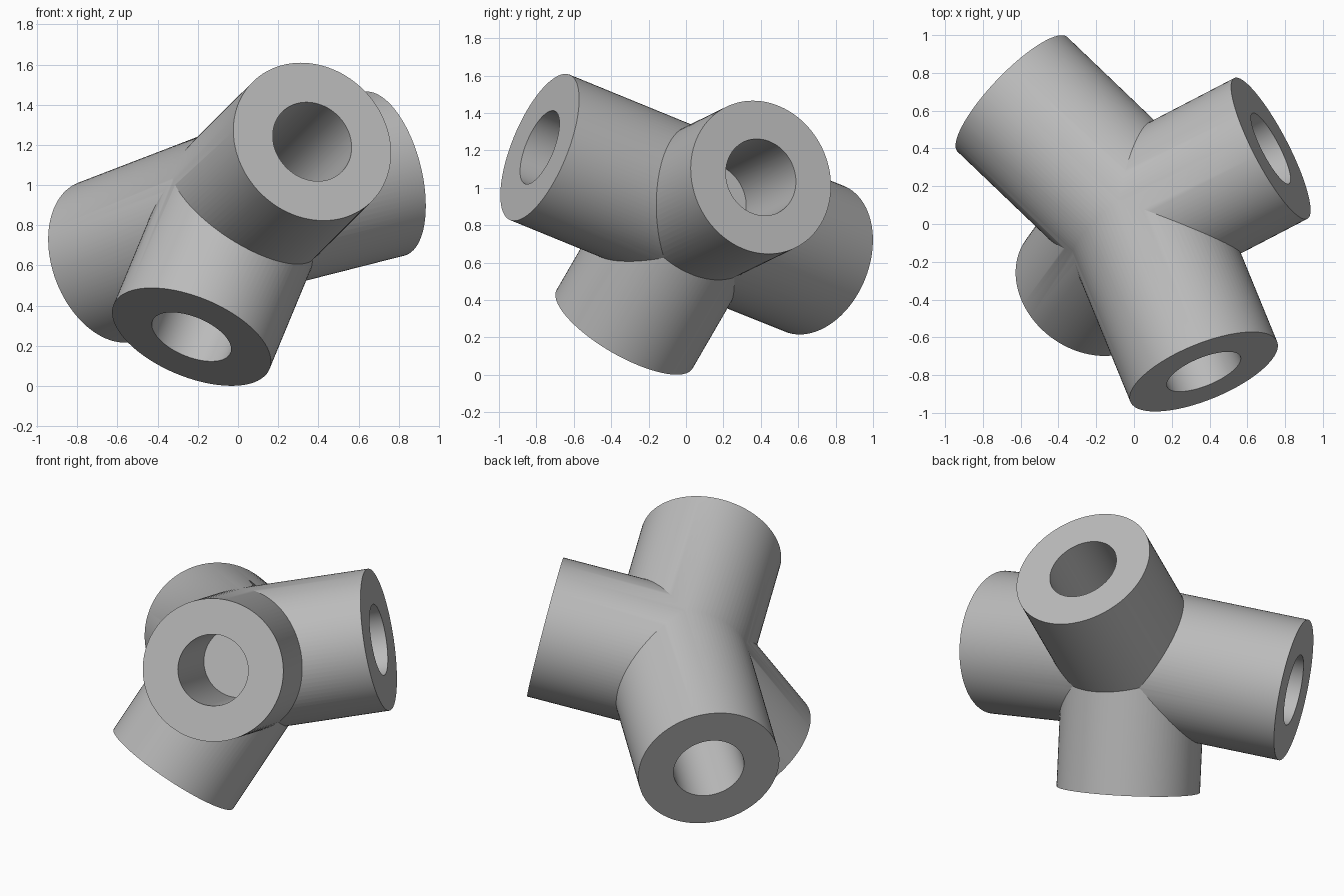
import bpy, math
from mathutils import Vector

if "Cube" in bpy.data.objects:
    bpy.data.objects.remove(bpy.data.objects["Cube"])

HUB = Vector((0.032, 0.04, 0.88))   # point where all sockets meet
R, BORE, FLOOR = 0.42, 0.21, 0.21   # outer radius, bore radius, bore floor distance from hub

# direction and length of each socket
SOCKETS = [
    ((0.355, -0.865, 0.354), 0.95),
    ((0.865, 0.45, 0.22), 0.80),
    ((-0.34, -0.475, -0.82), 0.78),
    ((-0.69, 0.66, -0.265), 0.97),
]

grey = bpy.data.materials.new("plain grey")
grey.diffuse_color = (0.5, 0.5, 0.5, 1)
grey.use_nodes = True
grey.node_tree.nodes["Principled BSDF"].inputs["Base Color"].default_value = grey.diffuse_color


def rod(name, direction, start, end, radius):
    """Cylinder along a direction, between two distances from the hub."""
    d = Vector(direction).normalized()
    bpy.ops.mesh.primitive_cylinder_add(vertices=96, radius=radius, depth=end - start,
                                        location=HUB + d * (start + end) / 2)
    ob = bpy.context.object
    ob.name = name
    ob.rotation_mode = 'QUATERNION'
    ob.rotation_quaternion = d.to_track_quat('Z', 'Y')
    return ob


def boolean(target, tool, operation):
    mod = target.modifiers.new(operation.title(), 'BOOLEAN')
    mod.operation, mod.solver, mod.object = operation, 'EXACT', tool
    tool.hide_render = True


# rounded hub core
bpy.ops.mesh.primitive_uv_sphere_add(segments=96, ring_count=48, radius=R - 0.003, location=HUB)
joint = bpy.context.object
joint.name = "pipe_joint"

# outer sockets, then blind bores
helpers = []
for i, (d, length) in enumerate(SOCKETS):
    helpers.append(rod(f"socket_{i + 1}", d, 0.0, length, R))
    boolean(joint, helpers[-1], 'UNION')
for i, (d, length) in enumerate(SOCKETS):
    helpers.append(rod(f"bore_cutter_{i + 1}", d, FLOOR, length + 0.1, BORE))
    boolean(joint, helpers[-1], 'DIFFERENCE')

# bake the result and remove the helpers
bpy.context.view_layer.update()
graph = bpy.context.evaluated_depsgraph_get()
mesh = bpy.data.meshes.new_from_object(joint.evaluated_get(graph))
joint.modifiers.clear()
joint.data = mesh
for ob in helpers:
    bpy.data.objects.remove(ob)
mesh.materials.clear()
mesh.materials.append(grey)

bpy.ops.object.select_all(action='DESELECT')
joint.select_set(True)
bpy.context.view_layer.objects.active = joint
bpy.ops.object.shade_smooth_by_angle(angle=math.radians(25))
